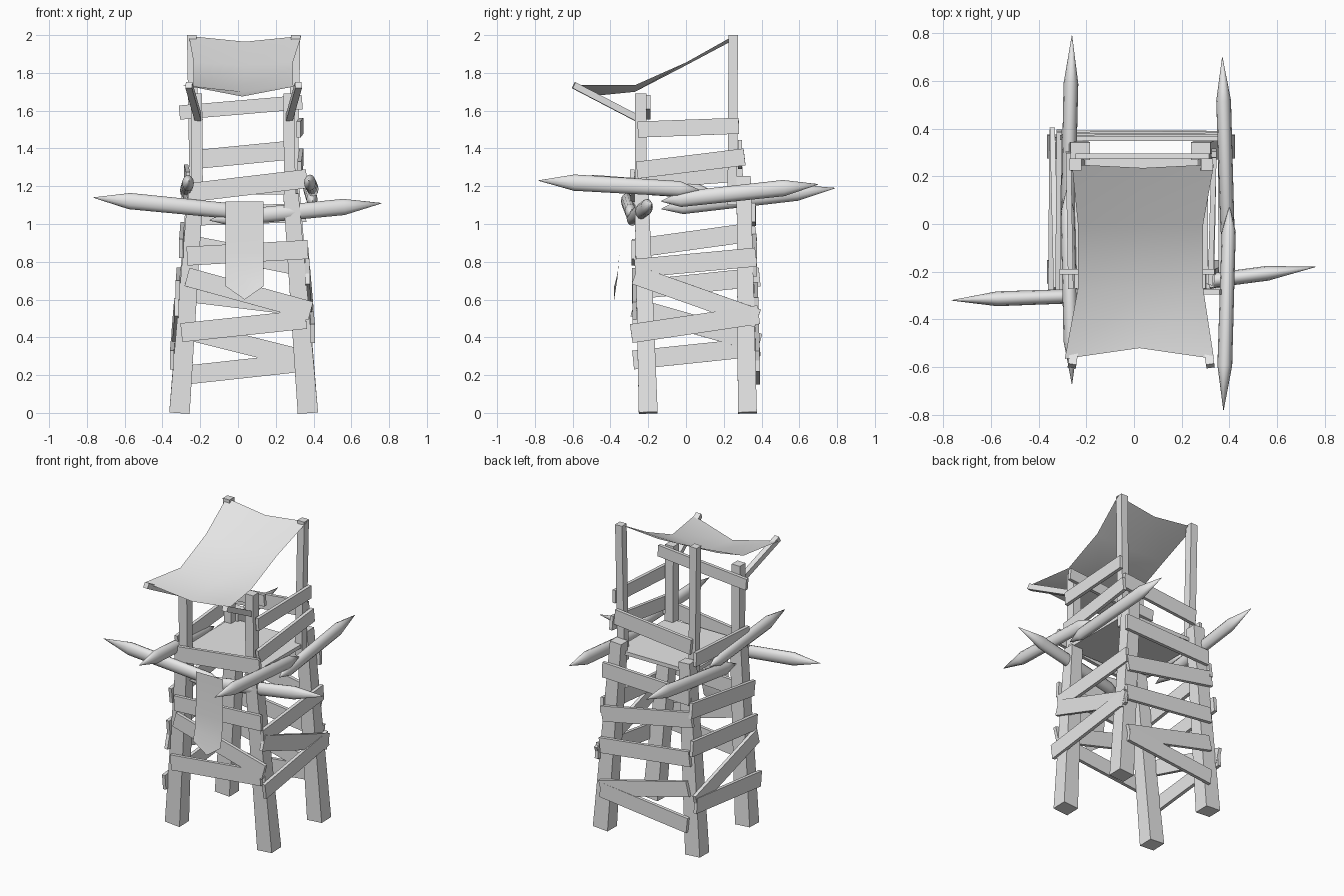
import bpy
import bmesh
from math import cos, sin, tau
from mathutils import Vector

if "Cube" in bpy.data.objects:
    bpy.data.objects.remove(bpy.data.objects["Cube"])

grey = bpy.data.materials.new("weathered grey")
grey.use_nodes = True
COLOUR = (0.8, 0.8, 0.8, 1)
grey.diffuse_color = COLOUR
grey.node_tree.nodes["Principled BSDF"].inputs["Base Color"].default_value = COLOUR


def finish(name, bm, smooth=False):
    """Turn a bmesh into a named, coloured object."""
    if smooth:
        for f in bm.faces:
            f.smooth = True
    mesh = bpy.data.meshes.new(name)
    bm.to_mesh(mesh)
    bm.free()
    mesh.materials.append(grey)
    obj = bpy.data.objects.new(name, mesh)
    bpy.context.collection.objects.link(obj)
    return obj


def loft(name, rings, smooth=False):
    """Skin a list of equal rings of points and cap both ends."""
    bm = bmesh.new()
    loops = [[bm.verts.new(p) for p in ring] for ring in rings]
    n = len(loops[0])
    for a, b in zip(loops, loops[1:]):
        for i in range(n):
            j = (i + 1) % n
            bm.faces.new((a[i], a[j], b[j], b[i]))
    bm.faces.new(loops[0][::-1])
    bm.faces.new(loops[-1])
    bmesh.ops.recalc_face_normals(bm, faces=bm.faces)
    return finish(name, bm, smooth)


def frame(a, b):
    """Sideways and upward axes for a bar running from a to b."""
    d = (b - a).normalized()
    ref = Vector((0, 1, 0)) if abs(d.z) > 0.8 else Vector((0, 0, 1))
    side = d.cross(ref).normalized()
    return side, side.cross(d)


def beam(name, a, b, wide, high, taper=1.0):
    a, b = Vector(a), Vector(b)
    side, up = frame(a, b)
    rings = []
    for p, k in ((a, 0.5), (b, 0.5 * taper)):
        rings.append([p + side * wide * k * i + up * high * k * j
                      for i, j in ((-1, -1), (1, -1), (1, 1), (-1, 1))])
    return loft(name, rings)


def spike(name, tip, end, wide=0.031, high=0.043, sides=12):
    """Round stake with a long point at the tip and a short one at the end."""
    a, b = Vector(tip), Vector(end)
    side, up = frame(a, b)
    rings = []
    for t, k in ((0, 0.03), (0.22, 1), (0.88, 0.95), (1, 0.05)):
        c = a.lerp(b, t)
        rings.append([c + side * wide * k * cos(tau * i / sides)
                      + up * high * k * sin(tau * i / sides) for i in range(sides)])
    return loft(name, rings, True)


def sheet(name, rows):
    """Thin cloth from rows of points."""
    bm = bmesh.new()
    grid = [[bm.verts.new(p) for p in row] for row in rows]
    for r, s in zip(grid, grid[1:]):
        for i in range(len(r) - 1):
            bm.faces.new((r[i], r[i + 1], s[i + 1], s[i]))
    return finish(name, bm, True)


# Leaning legs
FOOT = {"left": 0.37, "right": -0.31, "front": -0.2, "back": 0.325}
HEAD = {"left": 0.28, "right": -0.225, "front": -0.235, "back": 0.305}
for fb in ("front", "back"):
    for lr in ("left", "right"):
        top = 1.16 if fb == "front" else 1.25
        beam(f"{fb}_{lr}_leg", (FOOT[lr], FOOT[fb], 0), (HEAD[lr], HEAD[fb], top),
             0.108, 0.1, 0.75)

# Upright posts, canopy struts and platform
for lr, x in (("left", 0.275), ("right", -0.215)):
    s = 1 if lr == "left" else -1
    beam(f"front_{lr}_post", (x, -0.24, 1.05), (x - 0.005, -0.24, 1.69), 0.06, 0.06)
    beam(f"back_{lr}_post", (x + 0.015 * s, 0.245, 1.1), (x + 0.03 * s, 0.25, 2),
         0.05, 0.05)
    beam(f"{lr}_canopy_strut", (x - 0.01 * s, -0.22, 1.54), (x + 0.045 * s, -0.595, 1.735),
         0.035, 0.035)
beam("platform", (-0.25, 0.02, 1.17), (0.31, 0.02, 1.17), 0.54, 0.025)


def plank(name, wall, start, end, high=0.1):
    """Board nailed on the outside of a wall, following the lean of the legs."""
    out = 1 if wall in ("left", "back") else -1

    def place(t, z):
        k = z / 1.2
        d = FOOT[wall] * (1 - k) + HEAD[wall] * k + out * (0.062 - 0.013 * k)
        return (d, t, z) if wall in ("left", "right") else (t, d, z)
    return beam(name, place(*start), place(*end), 0.022, high)


# Crooked boards around the legs
WALLS = {
    "front": [((-0.3, 0.425), (0.36, 0.495)), ((-0.27, 0.72), (0.385, 0.54)),
              ((-0.27, 0.83), (0.37, 0.865)), ((-0.265, 1.165), (0.365, 1.24))],
    "back": [((-0.28, 0.2), (0.36, 0.27)), ((-0.28, 0.44), (0.36, 0.28)),
             ((-0.29, 0.64), (0.37, 0.56)), ((-0.3, 0.9), (0.36, 0.77)),
             ((-0.28, 1.04), (0.36, 1.06))],
    "left": [((-0.27, 0.765), (0.37, 0.825)), ((-0.27, 0.73), (0.38, 0.5)),
             ((-0.29, 0.42), (0.385, 0.52))],
    "right": [((-0.28, 0.28), (0.39, 0.35)), ((-0.28, 0.56), (0.39, 0.37)),
              ((-0.28, 0.65), (0.39, 0.72)), ((-0.28, 0.87), (0.37, 0.96))],
}
for wall, boards in WALLS.items():
    for i, (start, end) in enumerate(boards):
        plank(f"{wall}_board_{i + 1}", wall, start, end)

# Rails around the lookout
RAILS = {
    "front_high_rail": ((-0.31, -0.2, 1.59), (0.34, -0.2, 1.645), 0.075),
    "back_rail": ((-0.24, 0.285, 1.34), (0.32, 0.285, 1.395), 0.1),
    "left_low_rail": ((0.325, -0.26, 1.285), (0.335, 0.31, 1.355), 0.09),
    "left_high_rail": ((0.32, -0.255, 1.5), (0.335, 0.28, 1.52), 0.085),
    "right_rail": ((-0.265, -0.27, 1.23), (-0.275, 0.3, 1.27), 0.09),
}
for name, (a, b, high) in RAILS.items():
    beam(name, a, b, 0.022, high)

# Sharpened stakes
STAKES = {
    "left_front_stake": ((0.375, -0.78, 1.23), (0.4, 0.07, 1.18)),
    "left_back_stake": ((0.37, 0.7, 1.21), (0.395, -0.13, 1.12)),
    "right_back_stake": ((-0.26, 0.79, 1.19), (-0.28, -0.13, 1.08)),
    "right_front_stake": ((-0.26, -0.67, 1.23), (-0.28, 0.15, 1.17)),
    "front_right_stake": ((-0.765, -0.32, 1.14), (0.1, -0.29, 1.055)),
    "front_left_stake": ((0.76, -0.18, 1.11), (-0.15, -0.3, 1.02)),
}
for name, (a, b) in STAKES.items():
    spike(name, a, b)

# Sagging cloth canopy: left and right edge x, edge y and z, middle y and z
CANOPY = [(-0.29, 0.335, -0.565, 1.735, -0.52, 1.675),
          (-0.235, 0.29, -0.27, 1.735, -0.27, 1.7),
          (-0.235, 0.29, 0, 1.855, 0, 1.84),
          (-0.26, 0.335, 0.25, 1.995, 0.235, 1.965)]
sheet("canopy", [[(x0, y, z), ((x0 + x1) / 2, my, mz), (x1, y, z)]
                 for x0, x1, y, z, my, mz in CANOPY])

# Hanging banner with a pointed end
BANNER = [(1.12, 1.12, -0.35), (0.85, 0.85, -0.352), (0.74, 0.72, -0.362),
          (0.67, 0.6, -0.38)]
sheet("banner", [[(-0.065, y, z), (0.035, y, mz), (0.135, y, z)] for z, mz, y in BANNER])
